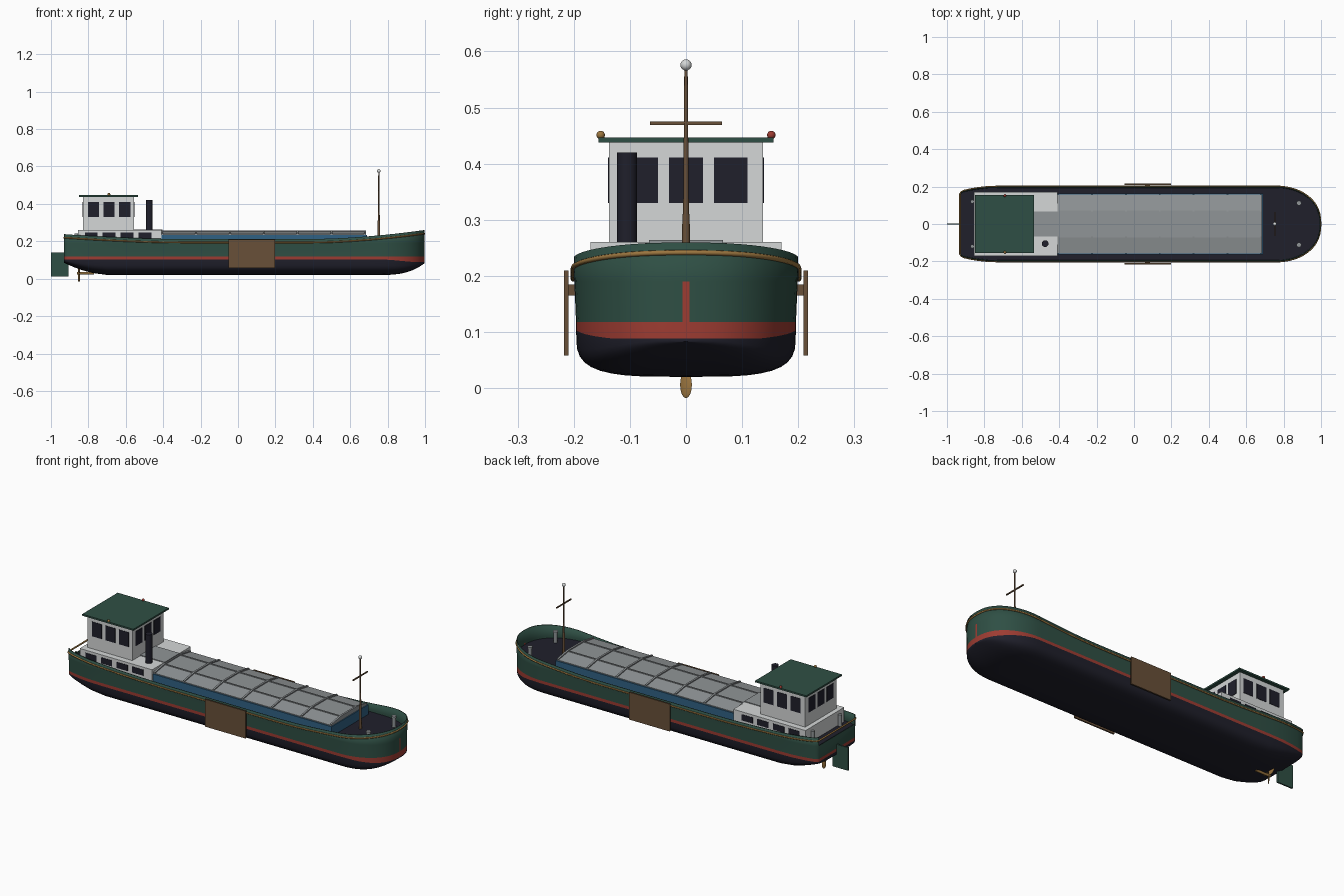
import bpy, bmesh, math
from mathutils import Matrix

if "Cube" in bpy.data.objects:
    bpy.data.objects.remove(bpy.data.objects["Cube"])

COLORS = {
    "hull_green": (0.028, 0.078, 0.058), "tar_black": (0.014, 0.014, 0.024),
    "waterline_red": (0.34, 0.045, 0.032), "coaming_blue": (0.03, 0.12, 0.23),
    "hatch_grey": (0.28, 0.30, 0.31), "cabin_white": (0.66, 0.68, 0.68),
    "wood_brown": (0.14, 0.08, 0.04), "brass": (0.33, 0.18, 0.05),
}
MATS = {}
for n, c in COLORS.items():
    MATS[n] = bpy.data.materials.new(n)
    MATS[n].diffuse_color = (*c, 1)


def finish(name, bm, *mats, smooth=False):
    me = bpy.data.meshes.new(name)
    bm.to_mesh(me)
    bm.free()
    for m in mats:
        me.materials.append(MATS[m])
    if smooth:
        for p in me.polygons:
            p.use_smooth = True
        me.set_sharp_from_angle(angle=math.radians(35))
    ob = bpy.data.objects.new(name, me)
    bpy.context.collection.objects.link(ob)
    return ob


def box(name, mat, x, y, z):
    """Box from (min, max) ranges."""
    bm = bmesh.new()
    bmesh.ops.create_cube(bm, size=1)
    for v in bm.verts:
        v.co = [r[0] + (c + 0.5) * (r[1] - r[0]) for c, r in zip(v.co, (x, y, z))]
    return finish(name, bm, mat)


def rod(name, mat, x, y, z, r1, r2=None, seg=16):
    bm = bmesh.new()
    bmesh.ops.create_cone(bm, cap_ends=True, segments=seg, radius1=r1, radius2=r1 if r2 is None else r2,
                          depth=z[1] - z[0], matrix=Matrix.Translation((x, y, sum(z) / 2)))
    return finish(name, bm, mat, smooth=True)


def ball(name, mat, co, r):
    bm = bmesh.new()
    bmesh.ops.create_uvsphere(bm, u_segments=16, v_segments=10, radius=r, matrix=Matrix.Translation(co))
    return finish(name, bm, mat, smooth=True)


# hull lines: half breadth, keel height, sheer height
def sheer(x):
    return 0.212 + 0.048 * (max(0, x - 0.4) / 0.6) ** 1.7 + 0.026 * (max(0, -0.3 - x) / 0.63) ** 1.7


def keel(x):
    return 0.02 + 0.065 * (max(0, x - 0.75) / 0.25) ** 3 + 0.065 * (max(0, -0.7 - x) / 0.23) ** 1.7


STATIONS = [(-0.93, 0.16), (-0.924, 0.17), (-0.91, 0.177), (-0.88, 0.184), (-0.84, 0.191), (-0.78, 0.198),
            (-0.7, 0.2)]
STATIONS += [(-0.6 + 0.1 * i, 0.2) for i in range(14)]
STATIONS += [(0.76 + 0.237 * math.sin(a), max(0.006, 0.2 * math.cos(a) ** 0.85))
             for a in [math.pi / 2 * i / 14 for i in range(15)]]


def half_section(x, b):
    low = 0.102 - 0.014 * min(1, max(0, (x - 0.8) / 0.15))
    pts = []
    for i in range(10):
        t = math.pi / 2 * i / 9
        pts.append((0.98 * b * math.sin(t) ** 0.55, low - (low - keel(x)) * max(0, math.cos(t)) ** 0.55))
    return pts + [(0.98 * b, 0.118), (0.995 * b, 0.19), (b, sheer(x))]


bm = bmesh.new()
rings = []
for x, b in STATIONS:
    h = half_section(x, b)
    ring = [(-y, z) for y, z in reversed(h[1:])] + h
    rings.append([bm.verts.new((x, y, z)) for y, z in ring])
N = len(rings[0])
MID = N // 2


def band(k):
    """Material slot by level: black bottom, red waterline, green topsides."""
    return 1 if k < 9 else 2 if k == 9 else 0


for r0, r1 in zip(rings, rings[1:]):
    for i in range(N - 1):
        f = bm.faces.new((r0[i], r0[i + 1], r1[i + 1], r1[i]))
        f.material_index = band(i - MID if i >= MID else MID - 1 - i)
# transom (open above deck level) and stem
for r, top, stem in ((rings[0], 11, False), (rings[-1], 12, True)):
    for k in range(top):
        vs = [r[MID + k], r[MID + k + 1], r[MID - k - 1], r[MID - k]]
        f = bm.faces.new(vs if k else [vs[0], vs[1], vs[2]])
        f.material_index = 2 if stem and k in (9, 10) else band(k)
bmesh.ops.recalc_face_normals(bm, faces=bm.faces)
bm.faces.ensure_lookup_table()
bottom = min(bm.faces, key=lambda f: f.calc_center_median().z)
if bottom.normal.z > 0:
    bmesh.ops.reverse_faces(bm, faces=bm.faces)
hull = finish("hull", bm, "hull_green", "tar_black", "waterline_red", smooth=True)
sol = hull.modifiers.new("plating", "SOLIDIFY")
sol.thickness = 0.005
sol.offset = -1

# deck inside the bulwark
bm = bmesh.new()
deck = [(bm.verts.new((x, -b + 0.003, 0.18)), bm.verts.new((x, b - 0.003, 0.18))) for x, b in STATIONS[:-1]]
for a, c in zip(deck, deck[1:]):
    bm.faces.new((a[0], c[0], c[1], a[1]))
finish("deck", bm, "tar_black")

# rubbing rail all round
cu = bpy.data.curves.new("rubbing_rail", "CURVE")
cu.dimensions = "3D"
cu.bevel_depth = 0.0045
cu.bevel_resolution = 2
loop = [(x, -b - 0.001) for x, b in STATIONS] + [(x, b + 0.001) for x, b in reversed(STATIONS)]
sp = cu.splines.new("POLY")
sp.points.add(len(loop) - 1)
for p, (x, y) in zip(sp.points, loop):
    p.co = (x, y, sheer(x) - 0.018, 1)
sp.use_cyclic_u = True
cu.materials.append(MATS["brass"])
bpy.context.collection.objects.link(bpy.data.objects.new("rubbing_rail", cu))

# cargo hold: coaming, cambered hatch covers, battens
box("hold_coaming", "coaming_blue", (-0.41, 0.69), (-0.163, 0.163), (0.17, 0.234))


def hatch_strip(name, x0, x1, lift):
    prof = [(-0.157, 0.232), (-0.157, 0.238 + lift), (-0.068, 0.253 + lift), (0.068, 0.253 + lift),
            (0.157, 0.238 + lift), (0.157, 0.232)]
    bm = bmesh.new()
    ends = [[bm.verts.new((x, y, z)) for y, z in prof] for x in (x0, x1)]
    for e in ends:
        bm.faces.new(e)
    for i in range(6):
        j = (i + 1) % 6
        bm.faces.new((ends[0][i], ends[0][j], ends[1][j], ends[1][i]))
    bmesh.ops.recalc_face_normals(bm, faces=bm.faces)
    return finish(name, bm, "hatch_grey")


hatch_strip("hatch_cover", -0.41, 0.685, 0)
for i in range(7):
    x = -0.405 + 1.085 * i / 6
    hatch_strip("hatch_batten", x - 0.005, x + 0.005, 0.006)
for y in (-0.068, 0.068):
    box("hatch_seam", "hatch_grey", (-0.41, 0.685), (y - 0.003, y + 0.003), (0.245, 0.257))

# aft cabin with sliding hatch and low windows
box("aft_cabin", "cabin_white", (-0.855, -0.41), (-0.17, 0.17), (0.17, 0.26))
box("sliding_hatch", "hatch_grey", (-0.56, -0.405), (-0.066, 0.066), (0.25, 0.264))
for s in (-1, 1):
    for x in (-0.785, -0.69, -0.593, -0.497):
        box("cabin_window", "tar_black", (x - 0.034, x + 0.034), (s * 0.17 - 0.002, s * 0.17 + 0.002), (0.213, 0.246))

# wheelhouse
box("wheelhouse", "cabin_white", (-0.83, -0.555), (-0.137, 0.137), (0.255, 0.44))
box("wheelhouse_roof", "hull_green", (-0.85, -0.535), (-0.156, 0.156), (0.438, 0.447))
for s in (-1, 1):
    for x in (-0.772, -0.689, -0.606):
        box("side_window", "tar_black", (x - 0.03, x + 0.03), (s * 0.137 - 0.002, s * 0.137 + 0.002), (0.33, 0.411))
for x in (-0.83, -0.555):
    for y in (-0.08, 0, 0.08):
        box("end_window", "tar_black", (x - 0.002, x + 0.002), (y - 0.03, y + 0.03), (0.33, 0.411))
ball("port_light", "waterline_red", (-0.69, 0.152, 0.451), 0.0075)
ball("starboard_light", "brass", (-0.69, -0.152, 0.451), 0.0075)
rod("chimney", "tar_black", -0.475, -0.105, (0.25, 0.42), 0.018, seg=24)

# mast with crossbar and ball
rod("mast_foot", "wood_brown", 0.753, 0, (0.17, 0.31), 0.008, 0.0065)
rod("mast", "wood_brown", 0.753, 0, (0.3, 0.57), 0.0052, 0.003)
box("mast_crossbar", "wood_brown", (0.75, 0.756), (-0.064, 0.064), (0.469, 0.475))
ball("mast_ball", "cabin_white", (0.753, 0, 0.576), 0.01)

# bollards, leeboards
for s in (-1, 1):
    rod("bow_bollard", "hatch_grey", 0.882, s * 0.112, (0.175, 0.235), 0.01)
    rod("bow_bollard_cap", "hatch_grey", 0.882, s * 0.112, (0.233, 0.242), 0.013)
    rod("stern_bollard", "hatch_grey", -0.865, s * 0.12, (0.175, 0.242), 0.01)
    box("leeboard", "wood_brown", (-0.052, 0.198), (s * 0.213 - 0.004, s * 0.213 + 0.004), (0.058, 0.21))
    box("leeboard_bracket", "wood_brown", (0.06, 0.085), (s * 0.204 - 0.007, s * 0.204 + 0.007), (0.165, 0.185))

# rudder and propeller
box("rudder", "hull_green", (-1.0, -0.905), (-0.004, 0.004), (0.012, 0.14))
bm = bmesh.new()
bmesh.ops.create_cone(bm, cap_ends=True, segments=12, radius1=0.007, radius2=0.007, depth=0.09,
                      matrix=Matrix.Translation((-0.815, 0, 0.03)) @ Matrix.Rotation(math.pi / 2, 4, "Y"))
finish("propeller_shaft", bm, "brass", smooth=True)
for k in range(3):
    bm = bmesh.new()
    bmesh.ops.create_uvsphere(bm, u_segments=12, v_segments=8, radius=1)
    ang = math.pi / 3 * (1 + 2 * k) + math.pi / 3 * 0.1 * (k - 1)
    bmesh.ops.transform(bm, verts=bm.verts, matrix=Matrix.Translation((-0.85, 0, 0.032)) @ Matrix.Rotation(ang, 4, "X")
                        @ Matrix.Translation((0, 0, 0.026)) @ Matrix.Rotation(0.5, 4, "Z")
                        @ Matrix.Diagonal((0.003, 0.012, 0.024, 1)))
    finish("propeller_blade", bm, "brass", smooth=True)

for m in bpy.data.materials:
    if m.users and not m.is_grease_pencil:
        m.use_nodes = True
        m.node_tree.nodes["Principled BSDF"].inputs["Base Color"].default_value = m.diffuse_color
